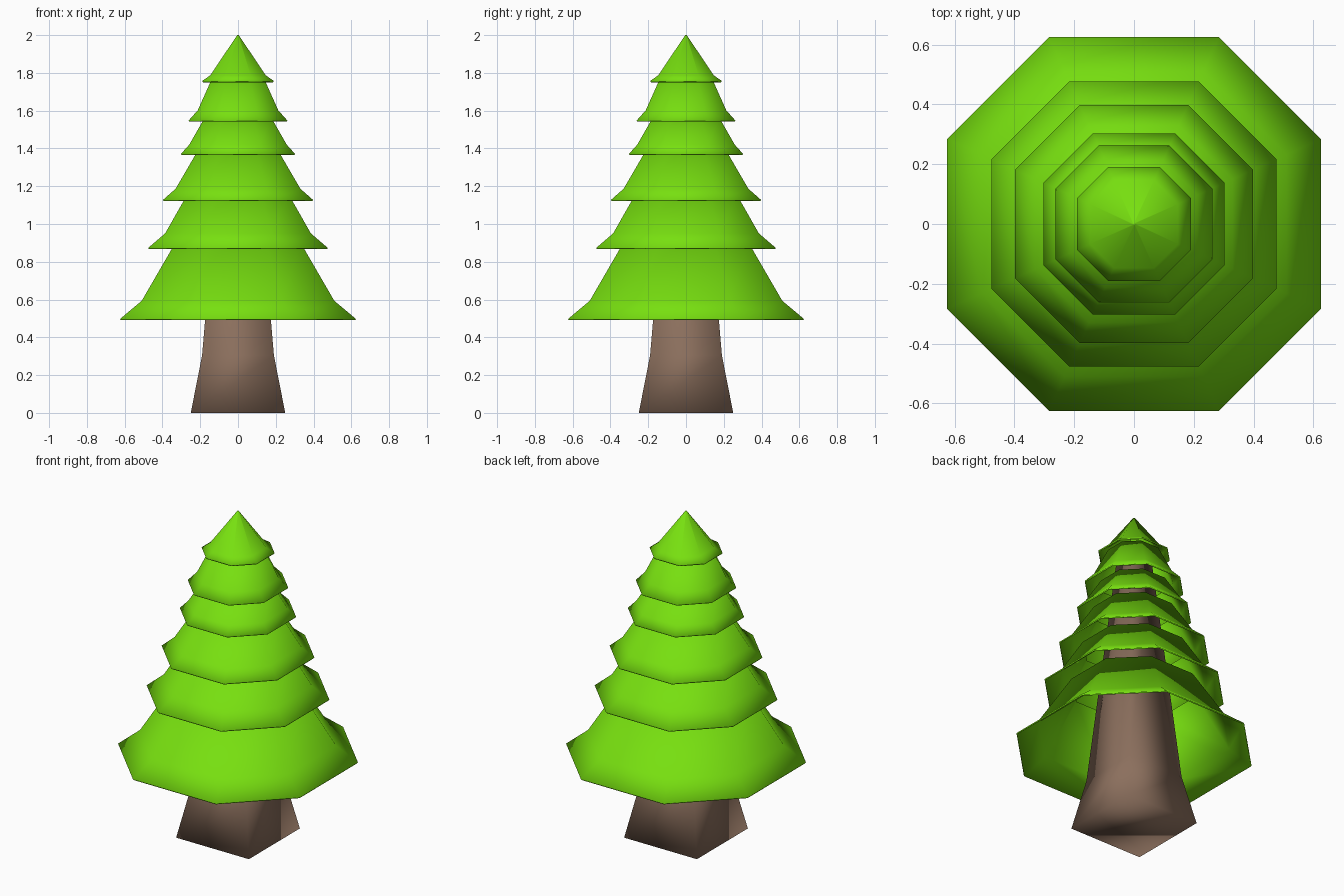
import bpy
import bmesh

default = bpy.data.objects.get("Cube")
if default:
    bpy.data.objects.remove(default, do_unlink=True)


def make_material(name, rgb):
    mat = bpy.data.materials.new(name)
    mat.use_nodes = True
    color = (*rgb, 1.0)
    mat.diffuse_color = color
    mat.node_tree.nodes["Principled BSDF"].inputs["Base Color"].default_value = color
    return mat


def square(r):
    return [(r, r), (-r, r), (-r, -r), (r, -r)]


def octagon(r):
    # Square of half width r with its corners cut off
    c = r * 0.455
    return [(r, c), (c, r), (-c, r), (-r, c), (-r, -c), (-c, -r), (c, -r), (r, -c)]


def loft(name, section, profile, mat, cap_bottom=False, cap_top=False):
    """Bridge copies of a section, sized by (half width, height) pairs."""
    bm = bmesh.new()
    rings = [[bm.verts.new((x, y, z)) for x, y in section(r)] for r, z in profile]
    n = len(rings[0])
    for low, high in zip(rings, rings[1:]):
        for i in range(n):
            j = (i + 1) % n
            bm.faces.new((low[i], low[j], high[j], high[i]))
    if cap_bottom:
        bm.faces.new(rings[0][::-1])
    if cap_top:
        bm.faces.new(rings[-1])
    for face in bm.faces:
        face.smooth = True
    mesh = bpy.data.meshes.new(name)
    bm.to_mesh(mesh)
    bm.free()
    mesh.materials.append(mat)
    obj = bpy.data.objects.new(name, mesh)
    bpy.context.collection.objects.link(obj)
    return obj


bark = make_material("bark_brown", (0.26, 0.16, 0.11))
leaf = make_material("leaf_green", (0.185, 0.74, 0.005))

# Square trunk, flared at the foot, running up inside the foliage
loft("trunk", square, [(0.25, 0), (0.19, 0.305), (0.07, 1.72)], bark, True, True)

# Hollow foliage skirts: rim, kink, top
tiers = [
    [(0.625, 0.497), (0.51, 0.593), (0.332, 0.90)],
    [(0.476, 0.873), (0.386, 0.95), (0.272, 1.15)],
    [(0.398, 1.127), (0.33, 1.187), (0.212, 1.39)],
    [(0.303, 1.37), (0.258, 1.42), (0.175, 1.565)],
    [(0.262, 1.547), (0.213, 1.602), (0.138, 1.77)],
    [(0.19, 1.757), (0.147, 1.787), (0.004, 2.0)],
]
for number, profile in enumerate(tiers, 1):
    is_tip = number == len(tiers)
    tier = loft(f"foliage_tier_{number}", octagon, profile, leaf, cap_top=is_tip)
    shell = tier.modifiers.new("thickness", "SOLIDIFY")
    shell.thickness = 0.008
    shell.offset = -1
